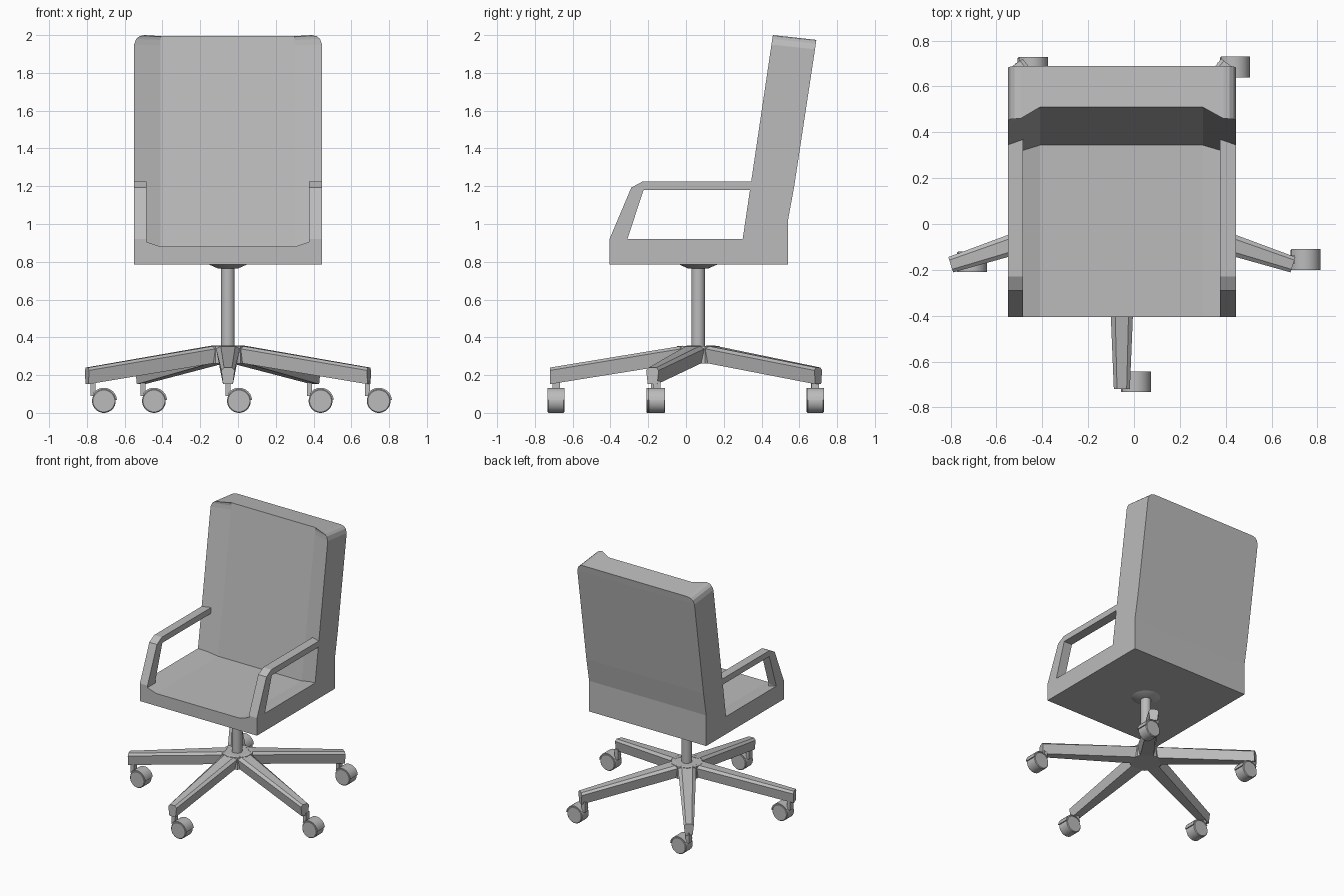
import bpy, bmesh, math
from mathutils import Vector

if "Cube" in bpy.data.objects:
    bpy.data.objects.remove(bpy.data.objects["Cube"])

mat = bpy.data.materials.new("plain grey")
mat.diffuse_color = (0.5, 0.5, 0.5, 1)
mat.use_nodes = True
mat.node_tree.nodes["Principled BSDF"].inputs["Base Color"].default_value = mat.diffuse_color
CX, CY = -0.053, 0.065          # column axis


def finish(bm, name, smooth=False):
    bmesh.ops.recalc_face_normals(bm, faces=bm.faces)
    me = bpy.data.meshes.new(name)
    bm.to_mesh(me)
    bm.free()
    me.materials.append(mat)
    ob = bpy.data.objects.new(name, me)
    bpy.context.collection.objects.link(ob)
    if smooth:
        bpy.ops.object.select_all(action='DESELECT')
        ob.select_set(True)
        bpy.context.view_layer.objects.active = ob
        bpy.ops.object.shade_smooth_by_angle(angle=math.radians(35))
    return ob


def loft(name, sections, smooth=False):
    """Skin matching closed sections and cap both ends."""
    bm = bmesh.new()
    rings = [[bm.verts.new(p) for p in s] for s in sections]
    n = len(rings[0])
    for a, b in zip(rings, rings[1:]):
        for i in range(n):
            j = (i + 1) % n
            bm.faces.new((a[i], a[j], b[j], b[i]))
    bm.faces.new(rings[0])
    bm.faces.new(rings[-1])
    return finish(bm, name, smooth)


def circle(c, r, n, axis='Z'):
    out = []
    for i in range(n):
        a = 2 * math.pi * (i + 0.5) / n
        u, v = r * math.cos(a), r * math.sin(a)
        out.append(Vector(c) + (Vector((u, v, 0)) if axis == 'Z' else Vector((u, 0, v))))
    return out


def box(name, x0, x1, y0, y1, z0, z1):
    loft(name, [[(x0, y0, z), (x1, y0, z), (x1, y1, z), (x0, y1, z)] for z in (z0, z1)])


# seat: dished cross-section run front to back
dish = [(-.55, .785), (.445, .785), (.445, .92), (.375, .905),
        (.30, .88), (-.41, .88), (-.485, .905), (-.55, .92)]
loft("seat", [[(x, y, z) for x, z in dish] for y in (-.405, .36)])


# backrest: hollowed front, leaning back, rounded top corners
def back_section(z, rear, inset=0.0, tilt=0.0):
    f = .30 + (z - .92) * .148
    xl, xr = -.55 + inset, .445 - inset
    pts = [(xl, f), (-.41, f + .05), (.30, f + .05), (xr, f), (xr, rear), (xl, rear)]
    return [(x, y, z - (y - f) * tilt) for x, y in pts]


loft("backrest", [
    back_section(.785, .54), back_section(1.02, .54), back_section(1.2, .573),
    back_section(1.95, .683, 0, .11), back_section(1.98, .687, .011, .11),
    back_section(1.994, .689, .028, .11), back_section(2.0, .69, .055, .11)])

# armrests
arm = [(-.405, .89), (-.405, .92), (-.29, 1.192), (-.23, 1.225), (.37, 1.225),
       (.37, 1.18), (-.225, 1.18), (-.31, .92), (-.31, .89)]
for side, x0, x1 in (("left", -.55, -.485), ("right", .375, .445)):
    loft(side + "_armrest", [[(x, y, z) for y, z in arm] for x in (x0, x1)])

# column and mounting plate
loft("column", [circle((CX, CY, z), .037, 12) for z in (.33, .78)], True)
loft("mounting_plate", [circle((CX, CY, z), r, 20) for z, r in ((.765, .055), (.786, .103))], True)

# hub and five tapered legs
loft("hub", [circle((CX, CY, z), .112, 10) for z in (.262, .354)])
for k in range(5):
    a = math.radians(270 + 72 * k)
    d, s = Vector((math.cos(a), math.sin(a), 0)), Vector((-math.sin(a), math.cos(a), 0))
    secs = []
    for r, w, zb, zt in ((.08, .064, .265, .356), (.785, .035, .152, .24)):
        prof = [(-.75 * w, zb), (.75 * w, zb), (w, zt - .015), (.6 * w, zt),
                (-.6 * w, zt), (-w, zt - .015)]
        secs.append([Vector((CX, CY, z)) + d * r + s * o for o, z in prof])
    loft(f"leg_{k + 1}", secs)

# casters, all trailing toward +x
casters = [(.005, -.688), (.745, -.155), (.437, .685), (-.445, .683), (-.71, -.165)]
ZC = .063
for k, (x, y) in enumerate(casters):
    loft(f"wheel_{k + 1}", [circle((x, y + o, ZC), r, 24, 'Y') for o, r in
                            ((-.045, .058), (-.040, .063), (.040, .063), (.045, .058))], True)
    hood = []
    for i in range(11):
        t = math.radians(5 + 14 * i)
        c, sn = math.cos(t), math.sin(t)
        hood.append([(x + r * c, y + o, ZC + r * sn) for r, o in
                     ((.062, -.045), (.070, -.045), (.070, .045), (.062, .045))])
    loft(f"wheel_hood_{k + 1}", hood, True)
    box(f"caster_post_{k + 1}", x - .072, x - .045, y - .02, y + .02, .09, .17)
